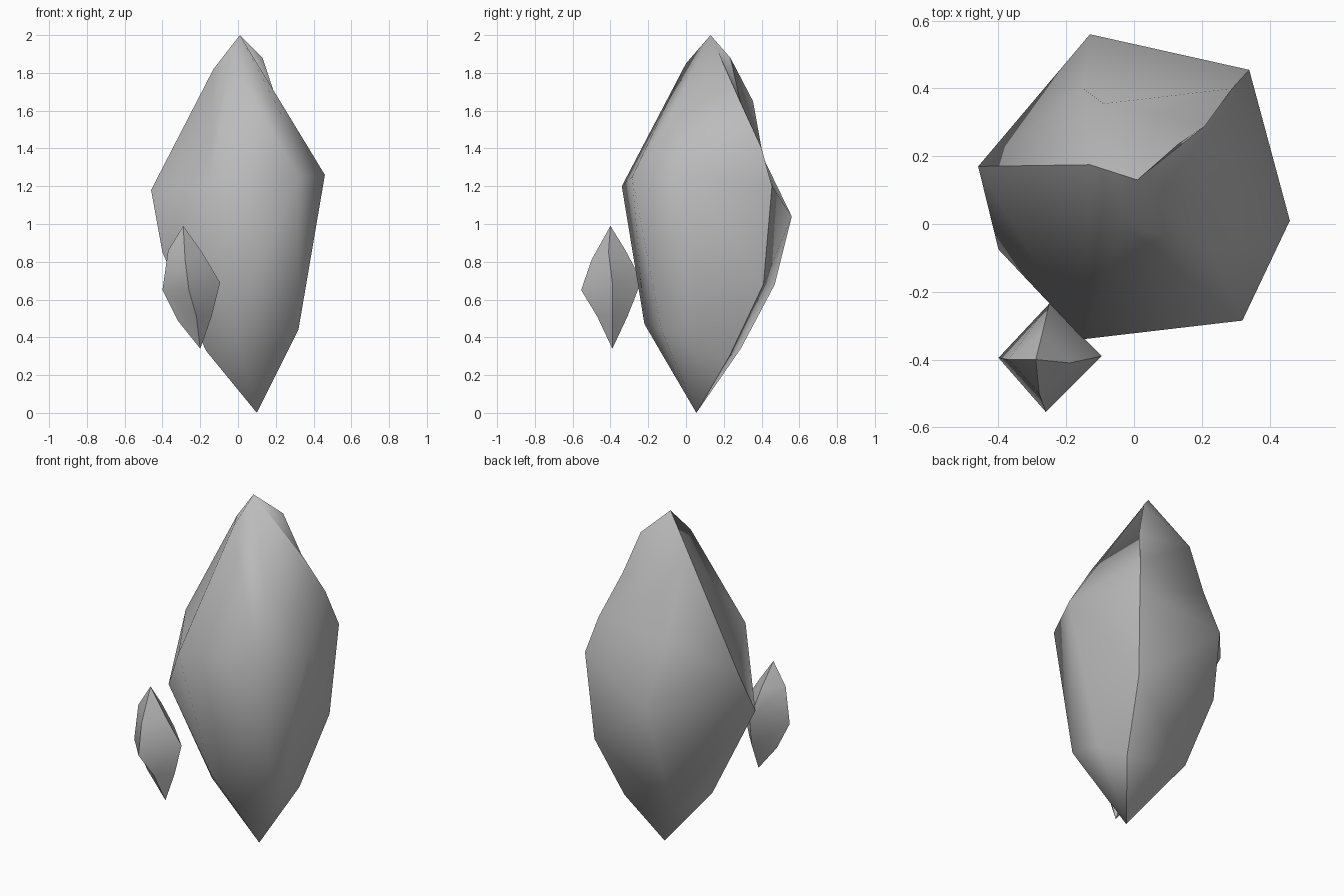
import bpy
import bmesh

cube = bpy.data.objects.get("Cube")
if cube:
    bpy.data.objects.remove(cube, do_unlink=True)

# One grey stone colour
stone = bpy.data.materials.new("stone_grey")
stone.use_nodes = True
GREY = (0.5, 0.5, 0.5, 1.0)
stone.diffuse_color = GREY
shader = stone.node_tree.nodes["Principled BSDF"]
shader.inputs["Base Color"].default_value = GREY
shader.inputs["Roughness"].default_value = 0.8


def crystal(name, top, bottom, ridges, sharp):
    """Skin a crystal between ridges that run from its top tip to its bottom tip."""
    bm = bmesh.new()
    tip, foot = bm.verts.new(top), bm.verts.new(bottom)
    chains = [[tip] + [bm.verts.new(p) for p in r] + [foot] for r in ridges]

    # Zip neighbouring ridges together, always stepping to the higher next point
    for a, b in zip(chains, chains[1:] + chains[:1]):
        i = j = 0
        while i < len(a) - 1 or j < len(b) - 1:
            step_a = j == len(b) - 1 or (i < len(a) - 1 and a[i + 1].co.z >= b[j + 1].co.z)
            corners = (a[i], b[j], a[i + 1] if step_a else b[j + 1])
            if len(set(corners)) == 3:
                bm.faces.new(corners)
            if step_a:
                i += 1
            else:
                j += 1

    bmesh.ops.recalc_face_normals(bm, faces=bm.faces[:])
    for face in bm.faces:
        face.smooth = True
    # Keep the chosen ridges crisp
    for k in sharp:
        for u, v in zip(chains[k], chains[k][1:]):
            edge = bm.edges.get((u, v))
            if edge:
                edge.smooth = False

    mesh = bpy.data.meshes.new(name)
    bm.to_mesh(mesh)
    bm.free()
    mesh.materials.append(stone)
    obj = bpy.data.objects.new(name, mesh)
    bpy.context.collection.objects.link(obj)
    return obj


# Large crystal: crisp ridges at back right and left, soft ones between
crystal(
    "large_crystal", (0.01, 0.13, 2.0), (0.1, 0.055, 0.0),
    [
        # back right ridge
        [(0.13, 0.235, 1.88), (0.21, 0.29, 1.64), (0.29, 0.4, 1.4),
         (0.34, 0.455, 1.2), (0.31, 0.41, 0.68), (0.24, 0.23, 0.3)],
        # back ridge
        [(-0.09, 0.355, 1.65), (-0.15, 0.4, 1.37), (-0.13, 0.56, 1.04),
         (-0.16, 0.47, 0.68), (-0.115, 0.29, 0.34)],
        # left ridge
        [(-0.13, 0.175, 1.82), (-0.46, 0.17, 1.18), (-0.4, -0.075, 0.85),
         (-0.17, 0.0, 0.33)],
        # front ridge
        [(-0.03, 0.0, 1.85), (-0.15, -0.34, 1.2), (-0.02, -0.22, 0.47)],
        # front right ridge
        [(0.23, -0.08, 1.58), (0.32, -0.285, 1.25), (0.32, -0.13, 0.44)],
        # right ridge
        [(0.46, 0.01, 1.26), (0.3, 0.06, 0.41)],
    ],
    sharp=(0, 2),
)

# Small crystal: four crisp ridges
crystal(
    "small_crystal", (-0.29, -0.4, 0.99), (-0.2, -0.39, 0.34),
    [
        [(-0.37, -0.4, 0.86), (-0.4, -0.395, 0.65), (-0.32, -0.39, 0.49)],
        [(-0.28, -0.5, 0.81), (-0.26, -0.555, 0.65), (-0.22, -0.47, 0.51)],
        [(-0.19, -0.41, 0.85), (-0.095, -0.39, 0.69), (-0.14, -0.39, 0.51)],
        [(-0.27, -0.32, 0.86), (-0.25, -0.235, 0.7), (-0.21, -0.31, 0.51)],
    ],
    sharp=range(4),
)
